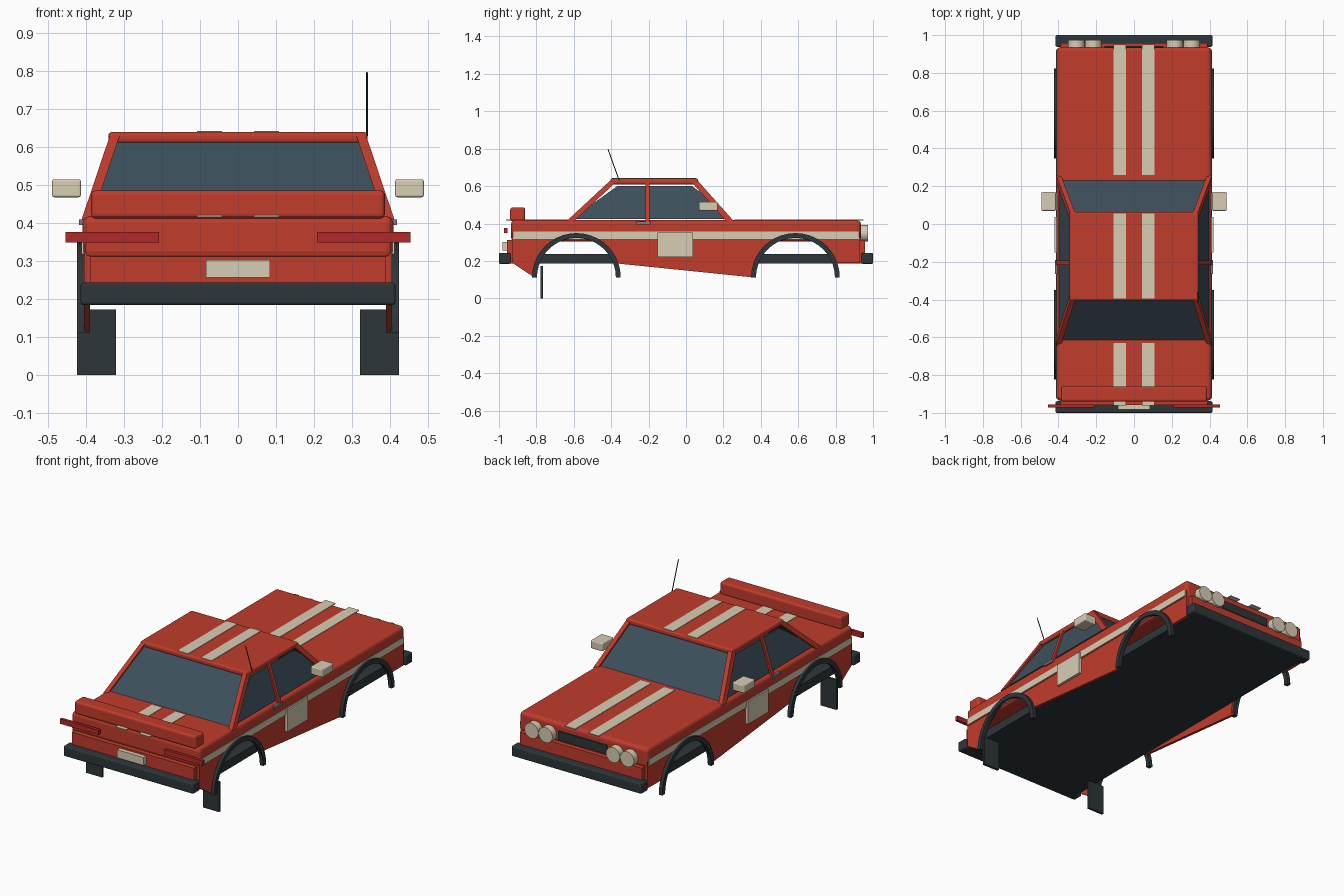
import bpy, bmesh, math
from mathutils import Vector

if "Cube" in bpy.data.objects:
    bpy.data.objects.remove(bpy.data.objects["Cube"])


def material(name, rgb):
    m = bpy.data.materials.new(name)
    m.diffuse_color = (*rgb, 1)
    m.use_nodes = True
    m.node_tree.nodes["Principled BSDF"].inputs["Base Color"].default_value = m.diffuse_color
    return m


RED = material("red_paint", (0.53, 0.045, 0.025))
LAMP = material("lamp_red", (0.45, 0.02, 0.02))
DARK = material("dark_rubber", (0.027, 0.037, 0.042))
GLASS = material("glass", (0.047, 0.078, 0.105))
CREAM = material("cream", (0.69, 0.61, 0.46))
METAL = material("metal", (0.2, 0.2, 0.2))


def finish(name, bm, mat, bevel=0, segments=3):
    bmesh.ops.recalc_face_normals(bm, faces=bm.faces)
    me = bpy.data.meshes.new(name)
    bm.to_mesh(me)
    bm.free()
    me.materials.append(mat)
    ob = bpy.data.objects.new(name, me)
    bpy.context.collection.objects.link(ob)
    if bevel:
        mod = ob.modifiers.new("bevel", 'BEVEL')
        mod.width, mod.segments = bevel, segments
    return ob


def box(name, x, y, z, mat, bevel=0):
    """Box from (min, max) ranges."""
    bm = bmesh.new()
    bmesh.ops.create_cube(bm, size=1)
    for v in bm.verts:
        v.co = [r[0] + (c + 0.5) * (r[1] - r[0]) for r, c in zip((x, y, z), v.co)]
    return finish(name, bm, mat, bevel)


def prism(name, points, offset, mat, bevel=0):
    """Closed 3D outline extruded along offset."""
    bm = bmesh.new()
    face = bm.faces.new([bm.verts.new(p) for p in points])
    ext = bmesh.ops.extrude_face_region(bm, geom=[face])
    bmesh.ops.translate(bm, vec=offset,
                        verts=[g for g in ext["geom"] if isinstance(g, bmesh.types.BMVert)])
    return finish(name, bm, mat, bevel)


def rod(name, p, q, radius, mat, sides=8):
    p, q = Vector(p), Vector(q)
    bm = bmesh.new()
    bmesh.ops.create_cone(bm, cap_ends=True, segments=sides, radius1=radius,
                          radius2=radius, depth=(q - p).length)
    rot = (q - p).to_track_quat('Z', 'Y')
    for v in bm.verts:
        v.co = rot @ v.co + (p + q) / 2
    return finish(name, bm, mat)


def arc(cy, r, a0, a1, n=20, cz=0.112):
    return [(cy + r * math.cos(a0 + (a1 - a0) * i / n),
             cz + r * math.sin(a0 + (a1 - a0) * i / n)) for i in range(n + 1)]


def mx(s, a, b):
    return tuple(sorted((s * a, s * b)))


# main body: upper shell, end valances, floor
box("upper_body", (-0.41, 0.41), (-0.935, 0.935), (0.305, 0.418), RED, 0.02)
box("front_valance", (-0.39, 0.39), (0.915, 0.957), (0.19, 0.312), RED)
box("rear_valance", (-0.39, 0.39), (-0.957, -0.915), (0.19, 0.312), RED)
box("floor_pan", (-0.388, 0.388), (-0.95, 0.95), (0.187, 0.237), DARK)

# bumpers, spoiler, plate, grille
for n, s in (("front", 1), ("rear", -1)):
    box(n + "_bumper", (-0.415, 0.415), mx(s, 0.938, 1.0), (0.184, 0.243), DARK, 0.008)
box("rear_spoiler", (-0.387, 0.387), (-0.94, -0.86), (0.412, 0.486), RED, 0.012)
box("rear_plate", (-0.085, 0.085), (-0.982, -0.955), (0.256, 0.302), CREAM)
box("grille", (-0.155, 0.155), (0.92, 0.943), (0.325, 0.375), DARK)

# side panel outline with wheel arches
R_CUT, REAR, FRONT = 0.225, -0.586, 0.585
panel = [(-0.93, 0.345), (-0.93, 0.19)]
panel += arc(REAR, R_CUT, math.pi, 0.34)
panel += arc(FRONT, R_CUT, math.pi, 0.35)
panel += [(0.93, 0.19), (0.93, 0.345)]

for n, s in (("right", 1), ("left", -1)):
    box(n + "_sideline", mx(s, 0.40, 0.4125), (-0.925, 0.925), (0.318, 0.357), CREAM)
    prism(n + "_side_panel", [(s * 0.406, y, z) for y, z in panel], (-s * 0.016, 0, 0), RED)
    # wheel arch flares
    for w, cy in (("rear", REAR), ("front", FRONT)):
        ring = arc(cy, 0.237, math.pi, 0) + arc(cy, 0.211, 0, math.pi)
        prism(f"{n}_{w}_arch", [(s * 0.424, y, z) for y, z in ring], (-s * 0.022, 0, 0), DARK)
    box(n + "_mud_flap", mx(s, 0.322, 0.424), (-0.778, -0.764), (0, 0.172), DARK)
    box(n + "_door_panel", mx(s, 0.40, 0.421), (-0.152, 0.037), (0.222, 0.352), CREAM)
    box(n + "_door_handle", mx(s, 0.40, 0.419), (-0.265, -0.19), (0.395, 0.41), METAL)
    box(n + "_mirror", mx(s, 0.414, 0.49), (0.07, 0.17), (0.468, 0.515), CREAM, 0.006)
    box(n + "_tail_light", mx(s, 0.208, 0.455), (-0.972, -0.955), (0.349, 0.377), LAMP)
    # round twin headlights
    for i, x in enumerate((0.215, 0.305)):
        rod(f"{n}_headlight_{i}", (s * x, 0.93, 0.348), (s * x, 0.973, 0.348), 0.044, CREAM, 24)

    # cabin pillars
    def pillar(name, y0, y1, w0, w1):
        prism(f"{n}_{name}", [(s * 0.412, y0 - w0, 0.41), (s * 0.412, y0 + w0, 0.41),
                              (s * 0.338, y1 + w1, 0.63), (s * 0.338, y1 - w1, 0.63)],
              (-s * 0.026, 0, 0), RED)
    pillar("front_pillar", 0.238, 0.042, 0.02, 0.02)
    pillar("rear_pillar", -0.622, -0.385, 0.02, 0.02)
    pillar("middle_pillar", -0.205, -0.205, 0.011, 0.011)
    # side window
    prism(n + "_side_window", [(s * 0.396, -0.61, 0.425), (s * 0.396, 0.205, 0.425),
                               (s * 0.368, 0.155, 0.51), (s * 0.338, 0.03, 0.602),
                               (s * 0.338, -0.365, 0.602)], (-s * 0.008, 0, 0), GLASS)

# roof, windscreens and their headers
box("roof", (-0.342, 0.342), (-0.405, 0.064), (0.61, 0.64), RED, 0.01)
for n, y0, y1, s in (("front", 0.235, 0.048, -1), ("rear", -0.62, -0.39, 1)):
    prism(n + "_windscreen", [(-0.395, y0, 0.412), (0.395, y0, 0.412),
                              (0.328, y1, 0.622), (-0.328, y1, 0.622)],
          (0, s * 0.008, 0), GLASS)

# twin stripes over bonnet, roof and boot
for n, s in (("right", 1), ("left", -1)):
    for part, y, z in (("bonnet", (0.26, 0.95), 0.421), ("roof", (-0.395, 0.055), 0.643),
                       ("boot", (-0.962, -0.63), 0.421)):
        box(f"{n}_{part}_stripe", mx(s, 0.042, 0.108), y, (z - 0.005, z), CREAM)

# aerial
rod("aerial", (0.34, -0.357, 0.63), (0.34, -0.417, 0.797), 0.0025, DARK)
